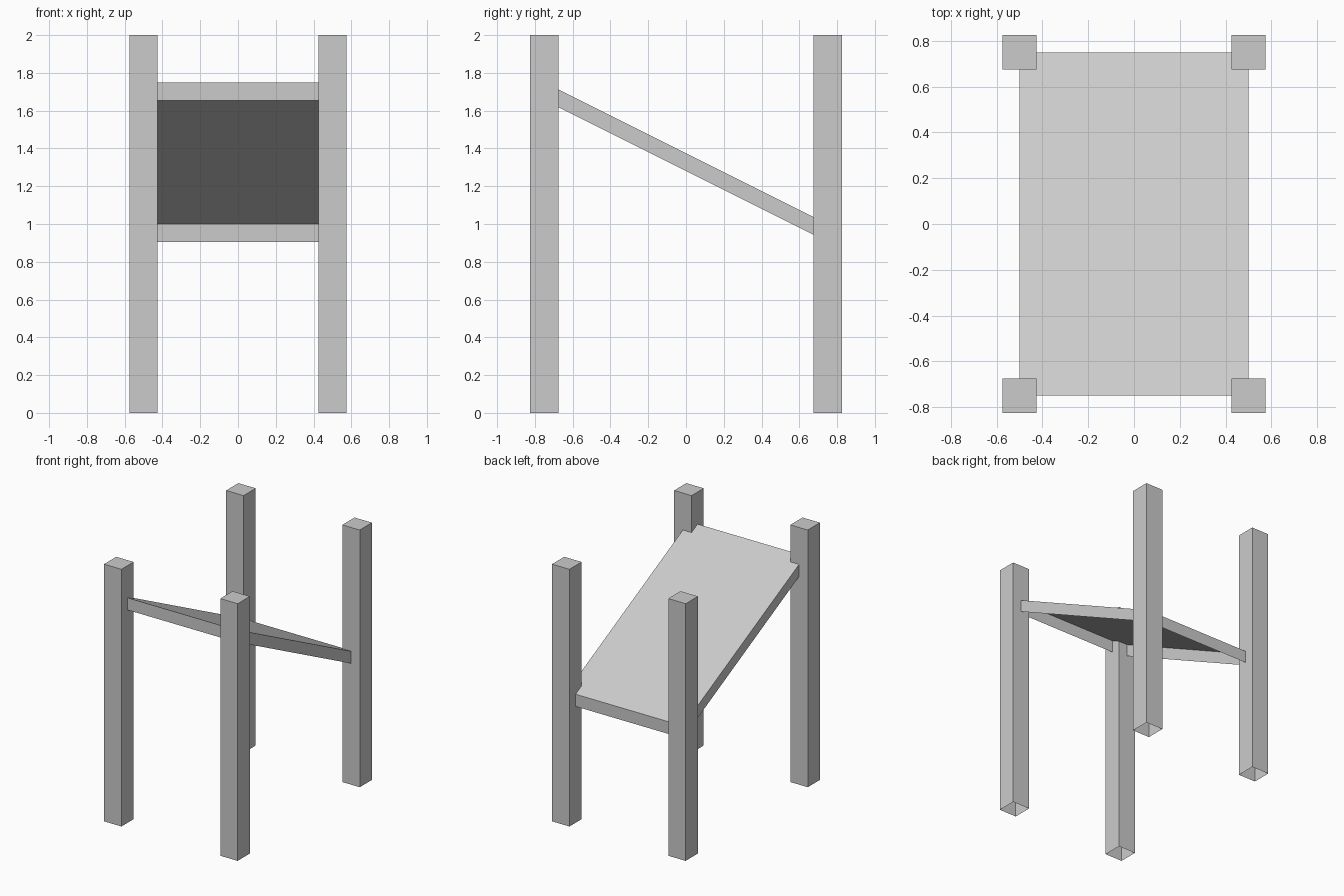
import bpy
import bmesh

if "Cube" in bpy.data.objects:
    bpy.data.objects.remove(bpy.data.objects["Cube"])


def open_box(name, hx, hy, z0, z1, slope=0.0, loc=(0, 0)):
    """Box without a bottom face; slope shears z along y."""
    bm = bmesh.new()
    bmesh.ops.create_cube(bm, size=2)
    bottom = [f for f in bm.faces if f.normal.z < -0.5]
    bmesh.ops.delete(bm, geom=bottom, context='FACES_ONLY')
    for v in bm.verts:
        y = v.co.y * hy
        v.co = (v.co.x * hx, y, (z1 if v.co.z > 0 else z0) + slope * y)
    mesh = bpy.data.meshes.new(name)
    bm.to_mesh(mesh)
    bm.free()
    obj = bpy.data.objects.new(name, mesh)
    obj.location = (loc[0], loc[1], 0)
    bpy.context.collection.objects.link(obj)
    return obj


# Four corner posts, open underneath
for side, x in (("left", -0.5), ("right", 0.5)):
    for end, y in (("front", -0.75), ("back", 0.75)):
        open_box(f"{end}_{side}_post", 0.075, 0.075, 0, 2, loc=(x, y))

# Sloping roof panel with vertical skirts, open underneath
open_box("sloped_roof", 0.5, 0.75, 1.28, 1.375, slope=-0.5)
